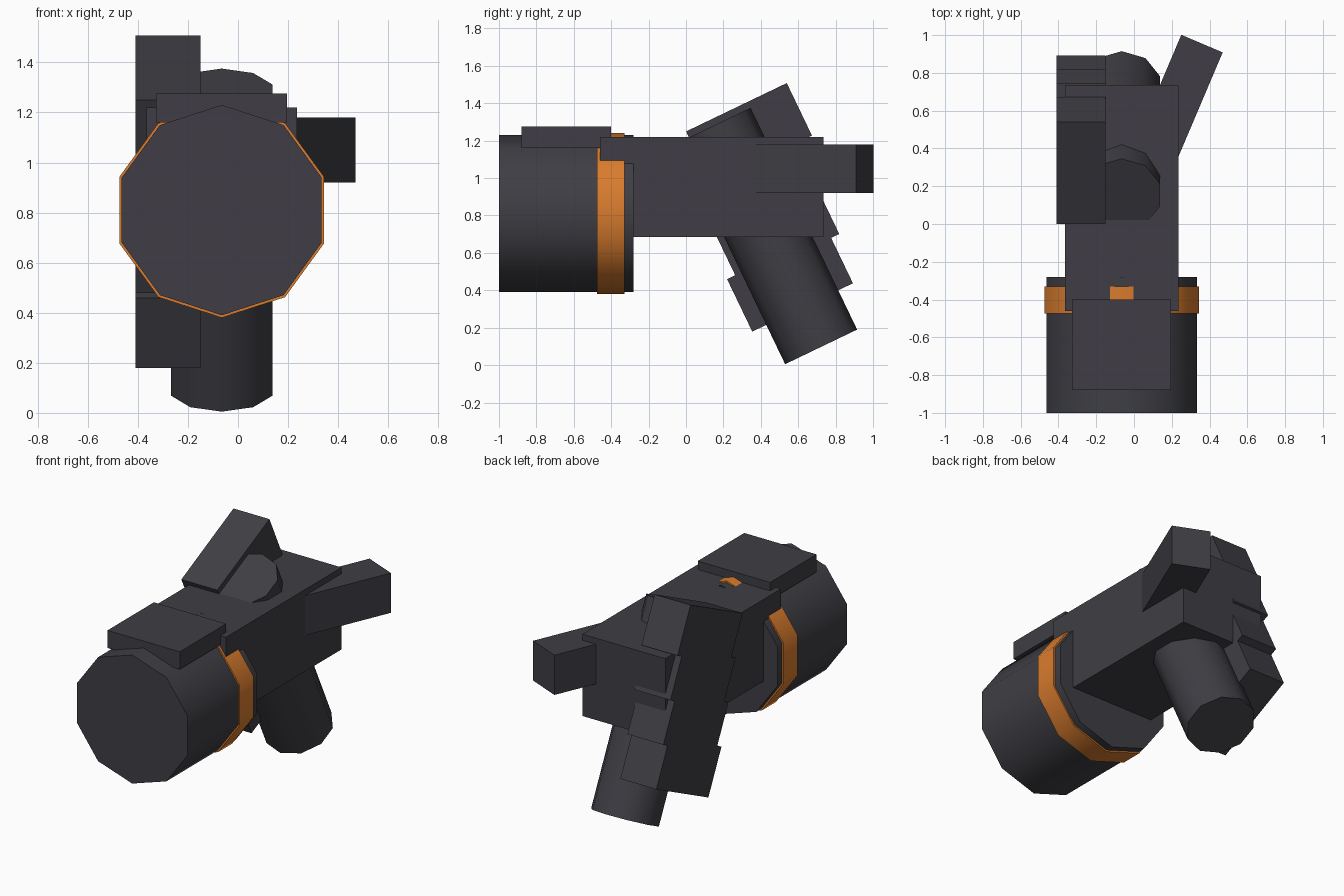
import bpy, bmesh, math
from mathutils import Matrix, Vector

if "Cube" in bpy.data.objects:
    bpy.data.objects.remove(bpy.data.objects["Cube"])

def material(name, rgb):
    m = bpy.data.materials.new(name)
    m.diffuse_color = (*rgb, 1)
    m.use_nodes = True
    m.node_tree.nodes["Principled BSDF"].inputs["Base Color"].default_value = m.diffuse_color
    return m

DARK = material("dark_grey", (0.050, 0.048, 0.058))
ORANGE = material("orange", (0.69, 0.20, 0.027))
CX = -0.065  # centre line of the barrel, body and grip

def prism(name, pts, z0, z1, matrix, mat, smooth=False):
    """Extrude a local xy outline from z0 to z1, then place it with matrix."""
    bm = bmesh.new()
    face = bm.faces.new([bm.verts.new((x, y, z0)) for x, y in pts])
    ext = bmesh.ops.extrude_face_region(bm, geom=[face], use_keep_orig=True)
    verts = [g for g in ext["geom"] if isinstance(g, bmesh.types.BMVert)]
    bmesh.ops.translate(bm, vec=(0, 0, z1 - z0), verts=verts)
    bmesh.ops.transform(bm, matrix=matrix, verts=bm.verts)
    bmesh.ops.recalc_face_normals(bm, faces=bm.faces)
    mesh = bpy.data.meshes.new(name)
    bm.to_mesh(mesh)
    bm.free()
    mesh.materials.append(mat)
    ob = bpy.data.objects.new(name, mesh)
    bpy.context.collection.objects.link(ob)
    if smooth:
        bpy.ops.object.select_all(action='DESELECT')
        ob.select_set(True)
        bpy.context.view_layer.objects.active = ob
        bpy.ops.object.shade_smooth_by_angle(angle=math.radians(45))
    return ob

def box(name, x, y, z, matrix=Matrix.Identity(4)):
    pts = [(x[0], y[0]), (x[1], y[0]), (x[1], y[1]), (x[0], y[1])]
    return prism(name, pts, z[0], z[1], matrix, DARK)

def decagon(r):
    return [(r * math.sin(i * math.tau / 10), r * math.cos(i * math.tau / 10)) for i in range(10)]

# Wide barrel and its orange band, lying along y
along_y = Matrix.Translation((CX, 0, 0.81)) @ Matrix.Rotation(math.pi / 2, 4, 'X')
prism("barrel", decagon(0.42), 0.28, 1.0, along_y, DARK, True)
prism("barrel_band", decagon(0.43), 0.33, 0.475, along_y, ORANGE, True)

# Body and top plate
box("body", (-0.365, 0.235), (-0.46, 0.735), (0.685, 1.22))
box("top_plate", (-0.328, 0.195), (-0.88, -0.40), (1.16, 1.275))

# Tilted grip passing through the body
tilt = Matrix.Rotation(math.radians(25.66), 4, 'X')
grip_at = Matrix.Translation((CX, 0.7225, 0.0975)) @ tilt
prism("grip", decagon(0.2135), 0, 1.315, grip_at, DARK, True)

# Staggered stack of four blocks on the left side, in the grip's tilt
for i in range(4):
    u, v = 0.397 + 0.0482 * i, 0.008 + 0.269 * i
    box(f"side_block_{i + 1}", (-0.41, -0.15), (u, u + 0.597), (v, v + 0.311), tilt)

# Angled rear arm on the right side
arm_at = Matrix.Translation((0.36, 0.955, 0)) @ Matrix.Rotation(math.radians(-23), 4, 'Z')
box("rear_arm", (-0.119, 0.119), (-0.78, 0), (0.92, 1.18), arm_at)
